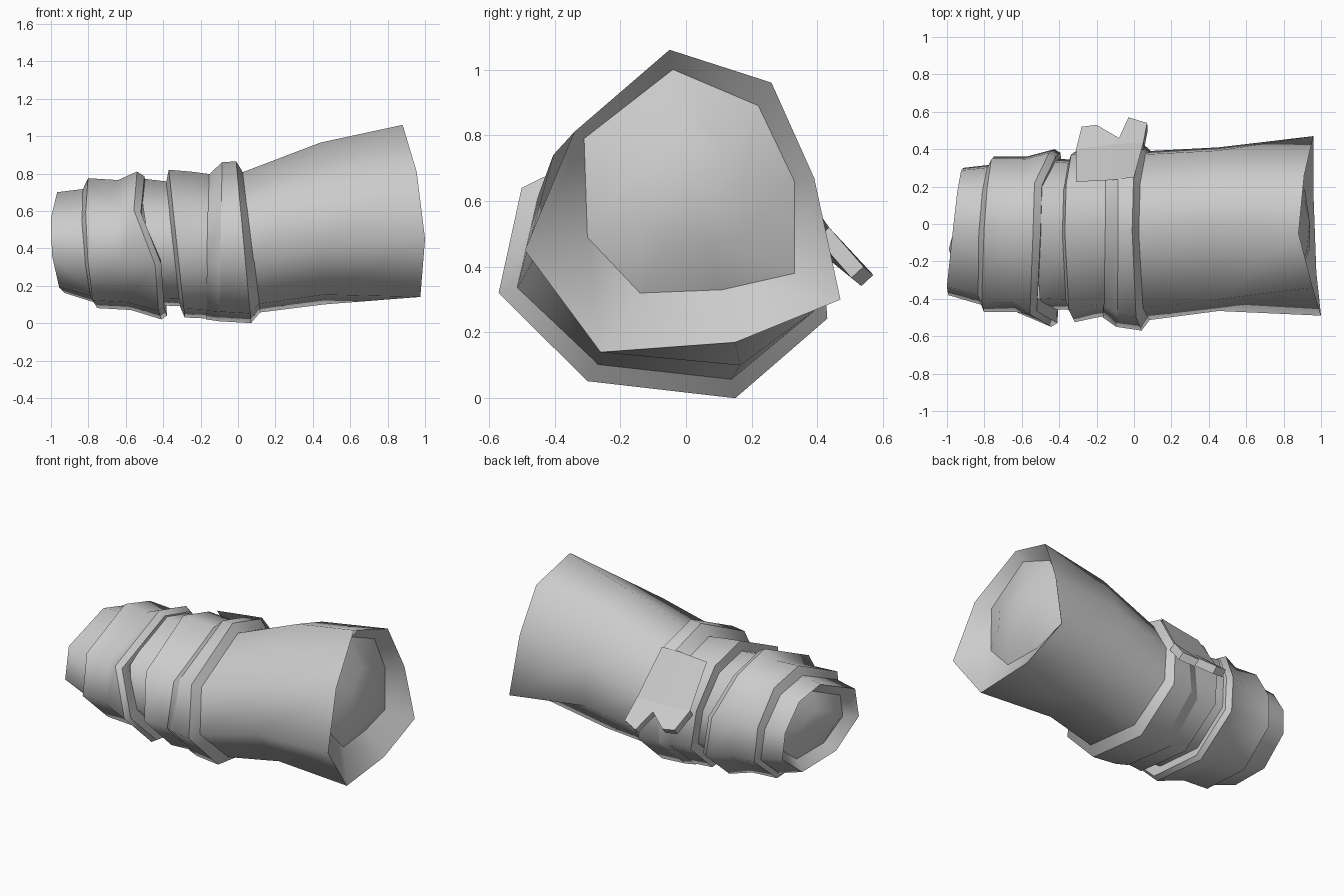
import bpy, bmesh

if "Cube" in bpy.data.objects:
    bpy.data.objects.remove(bpy.data.objects["Cube"])

cloth = bpy.data.materials.new("grey cloth")
cloth.diffuse_color = (0.6, 0.6, 0.6, 1)
cloth.use_nodes = True
cloth.node_tree.nodes["Principled BSDF"].inputs["Base Color"].default_value = cloth.diffuse_color

# Eight-sided arm cross-section inside a unit box (y, z), starting at the top
SHAPE = [(.53, 1), (.81, .91), (.98, .6), (1, .28), (.72, 0), (.27, .06), (0, .37), (.07, .74)]


def ring(x_top, x_bottom, y0, y1, z0, z1, lean=0.0, shift=(0,) * 8):
    """Slanted ring fitted into a y-z box."""
    pts = []
    for (u, v), s in zip(SHAPE, shift):
        y = y0 + u * (y1 - y0)
        pts.append((x_bottom + v * (x_top - x_bottom) + lean * y + s, y, z0 + v * (z1 - z0)))
    return pts


def inset(pts, factor, dx):
    """Smaller copy of a ring, moved along the arm."""
    cy = sum(p[1] for p in pts) / 8
    cz = sum(p[2] for p in pts) / 8
    return [(x + dx, cy + (y - cy) * factor, cz + (z - cz) * factor) for x, y, z in pts]


def finish(name, bm):
    bmesh.ops.recalc_face_normals(bm, faces=bm.faces)
    me = bpy.data.meshes.new(name)
    bm.to_mesh(me)
    bm.free()
    me.materials.append(cloth)
    ob = bpy.data.objects.new(name, me)
    bpy.context.collection.objects.link(ob)
    return ob


def loft(name, rings, sharp=(), centre=None):
    """Skin rings together; listed rings get hard edges; centre closes the last ring."""
    bm = bmesh.new()
    rows = [[bm.verts.new(p) for p in r] for r in rings]
    for a, b in zip(rows, rows[1:]):
        for i in range(8):
            j = (i + 1) % 8
            bm.faces.new((a[i], a[j], b[j], b[i]))
    if centre:
        c = bm.verts.new(centre)
        row = rows[-1]
        for i in range(8):
            bm.faces.new((row[i], row[(i + 1) % 8], c))
    for f in bm.faces:
        f.smooth = True
    for k in sharp:
        for i in range(8):
            bm.edges.get((rows[k][i], rows[k][(i + 1) % 8])).smooth = False
    return finish(name, bm)


# Wrist end: outer rim, inward lip and a domed stump
end = ring(-.965, -.935, -.38, .30, .16, .70, .1, (0, 0, 0, 0, 0, 0, -.01, -.01))
lip = inset(end, .78, .06)
loft("wrist_end", [ring(-.80, -.74, -.44, .32, .10, .72, .06), end, lip,
                   inset(lip, .5, -.05)], sharp=(1, 2), centre=(-.965, -.04, .44))

# Lower wrap with a zigzag loose edge
zig = (-.01, -.01, .04, .04, .03, .02, .03, -.05)
loft("lower_wrap", [
    ring(-.83, -.77, -.43, .31, .10, .71, .06),
    ring(-.80, -.76, -.47, .36, .08, .775, .06),
    ring(-.64, -.58, -.47, .36, .07, .765, .06),
    ring(-.53, -.44, -.55, .40, .02, .81, 0, zig),
    ring(-.49, -.41, -.53, .38, .04, .785, 0, zig),
    ring(-.485, -.42, -.45, .34, .10, .75, 0, zig)], sharp=(1, 3, 4))

# Middle wrap
loft("middle_wrap", [
    ring(-.53, -.43, -.455, .355, .095, .775),
    ring(-.36, -.28, -.46, .34, .09, .755)])

# Upper wrap
loft("upper_wrap", [
    ring(-.385, -.31, -.46, .33, .09, .75),
    ring(-.37, -.285, -.525, .39, .03, .82),
    ring(-.25, -.17, -.50, .39, .025, .81),
    ring(-.14, -.12, -.49, .39, .02, .795)], sharp=(1,))

# Raised band below the sleeve
loft("raised_band", [
    ring(-.16, -.17, -.50, .39, .02, .79),
    ring(-.085, -.10, -.55, .42, .01, .86),
    ring(-.01, .07, -.57, .43, .0, .865),
    ring(.03, .12, -.51, .385, .06, .80)], sharp=(1, 2))

# Flared sleeve with a thick rim turned inwards around a domed stump
RIM = [(.88, -.05, 1.06), (.91, .26, .96), (.94, .39, .67), (.96, .47, .30),
       (.96, .15, .17), (.975, -.26, .14), (1, -.49, .45), (.955, -.34, .81)]
HOLE = [(.83, -.04, 1.0), (.84, .22, .89), (.84, .33, .66), (.84, .33, .38),
        (.85, .11, .33), (.865, -.14, .32), (.865, -.30, .49), (.85, -.31, .79)]
loft("flared_sleeve", [
    ring(.02, .10, -.515, .39, .055, .805),
    ring(.44, .46, -.465, .41, .10, .965),
    RIM, HOLE, inset(HOLE, .5, .075)], sharp=(2, 3), centre=(.94, .01, .66))

# Cloth sheet on the back and the two loose tails hanging from it
SHEET = [(-.31, .225, .765), (-.12, .235, .785), (.00, .25, .792),
         (-.31, .40, .51), (-.12, .425, .51), (.05, .435, .52)]
TAILS = SHEET[3:] + [(-.28, .52, .42), (-.20, .53, .41), (-.08, .46, .465),
                     (-.03, .57, .375), (.07, .54, .40)]
for name, co, faces in (("knot_sheet", SHEET, [(0, 1, 4, 3), (1, 2, 5, 4)]),
                        ("knot_tails", TAILS, [(0, 1, 5, 4, 3), (1, 2, 7, 6, 5)])):
    bm = bmesh.new()
    v = [bm.verts.new(p) for p in co]
    for f in faces:
        bm.faces.new([v[i] for i in f])
    ob = finish(name, bm)
    if name == "knot_tails":
        mod = ob.modifiers.new("thickness", 'SOLIDIFY')
        mod.thickness = .05
        mod.offset = -1
